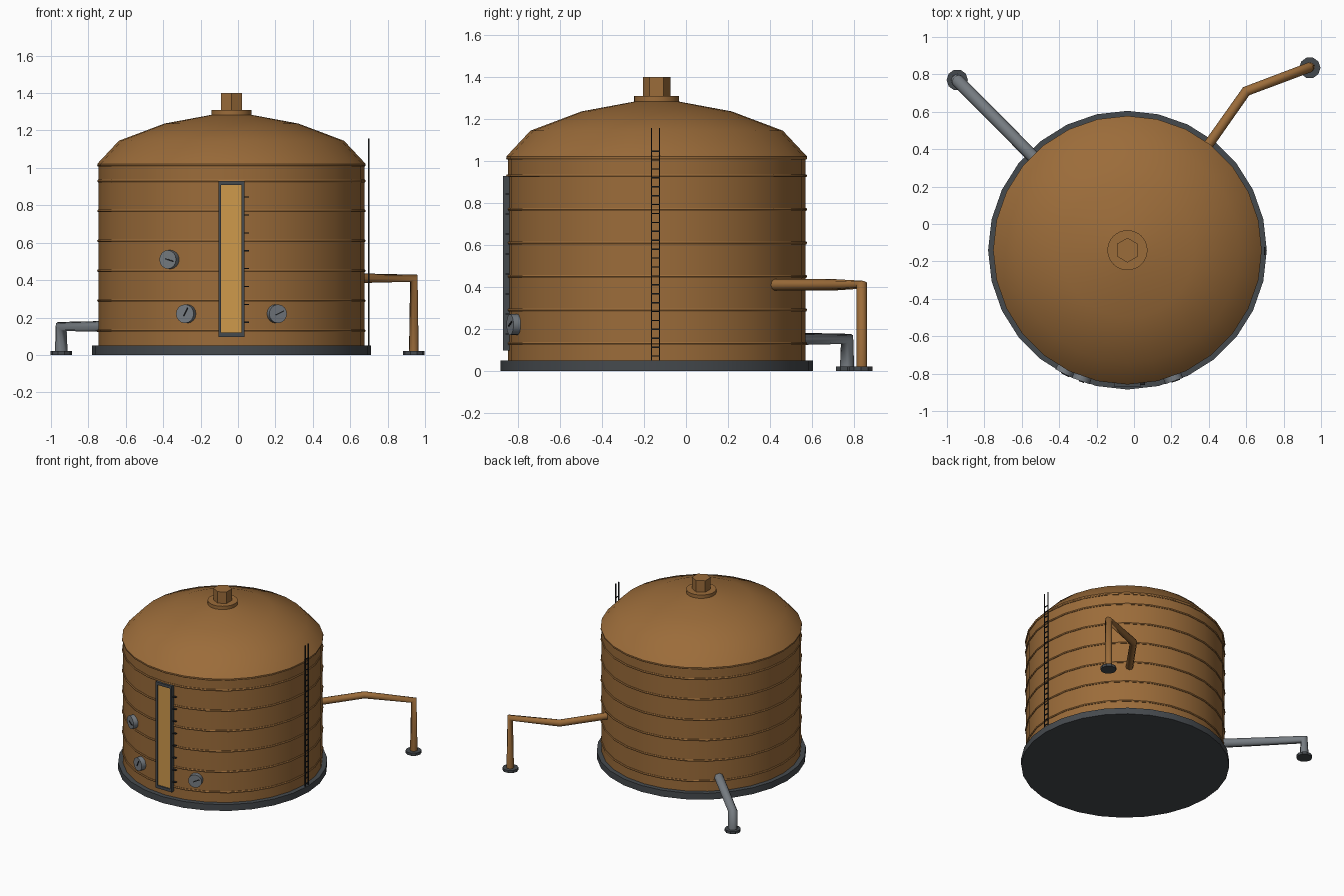
import bpy
import bmesh
import math
from mathutils import Vector, Matrix

old = bpy.data.objects.get("Cube")
if old:
    bpy.data.objects.remove(old, do_unlink=True)

CENTRE = Vector((-0.035, -0.14, 0))
SIDES = 28
BODY_R = 0.71


def material(name, rgb):
    m = bpy.data.materials.new(name)
    m.use_nodes = True
    m.diffuse_color = (*rgb, 1)
    m.node_tree.nodes["Principled BSDF"].inputs["Base Color"].default_value = (*rgb, 1)
    return m


BROWN = material("rust_brown", (0.33, 0.15, 0.042))
DARK = material("dark_steel", (0.06, 0.068, 0.076))
GREY = material("grey_steel", (0.18, 0.2, 0.22))
YELLOW = material("amber_gauge", (0.62, 0.32, 0.07))
BLACK = material("black_metal", (0.015, 0.016, 0.018))


def finish(name, bm, mat, smooth=True):
    bmesh.ops.recalc_face_normals(bm, faces=bm.faces)
    mesh = bpy.data.meshes.new(name)
    bm.to_mesh(mesh)
    bm.free()
    mesh.materials.append(mat)
    ob = bpy.data.objects.new(name, mesh)
    bpy.context.collection.objects.link(ob)
    if smooth:
        bpy.ops.object.select_all(action="DESELECT")
        ob.select_set(True)
        bpy.context.view_layer.objects.active = ob
        bpy.ops.object.shade_smooth_by_angle(angle=math.radians(32))
    return ob


def lathe(name, profile, mat, sides=SIDES, centre=CENTRE, turn=0.0, closed=False):
    """Spin (radius, z) points around a vertical axis."""
    bm = bmesh.new()
    pts = list(profile) + ([profile[0]] if closed else [])
    start = Matrix.Rotation(turn, 3, "Z")
    verts = [bm.verts.new(start @ Vector((r, 0, z))) for r, z in pts]
    edges = [bm.edges.new(pair) for pair in zip(verts, verts[1:])]
    bmesh.ops.spin(bm, geom=verts + edges, cent=(0, 0, 0), axis=(0, 0, 1),
                   angle=math.tau, steps=sides)
    bmesh.ops.remove_doubles(bm, verts=bm.verts, dist=0.0002)
    bmesh.ops.translate(bm, verts=bm.verts, vec=centre)
    return finish(name, bm, mat)


def drum(name, r, z0, z1, mat, **kw):
    return lathe(name, [(0, z0), (r, z0), (r, z1), (0, z1)], mat, **kw)


def boxes(name, items, mat):
    """Join boxes given as (low corner, high corner)."""
    bm = bmesh.new()
    for lo, hi in items:
        lo, hi = Vector(lo), Vector(hi)
        m = Matrix.Translation((lo + hi) / 2) @ Matrix.Diagonal((*(hi - lo), 1))
        bmesh.ops.create_cube(bm, size=1, matrix=m)
    return finish(name, bm, mat, smooth=False)


def pipe(name, points, radius, mat):
    cu = bpy.data.curves.new(name, "CURVE")
    cu.dimensions = "3D"
    cu.bevel_depth = radius
    cu.bevel_resolution = 2
    cu.use_fill_caps = True
    sp = cu.splines.new("POLY")
    sp.points.add(len(points) - 1)
    for p, co in zip(sp.points, points):
        p.co = (*co, 1)
    cu.materials.append(mat)
    ob = bpy.data.objects.new(name, cu)
    bpy.context.collection.objects.link(ob)
    bpy.ops.object.select_all(action="DESELECT")
    ob.select_set(True)
    bpy.context.view_layer.objects.active = ob
    bpy.ops.object.convert(target="MESH")


# Base, shell and domed roof
drum("base_slab", 0.745, 0, 0.05, DARK)
lathe("tank_shell", [(BODY_R, 0.04), (BODY_R, 1.015)], BROWN)
lathe("domed_roof", [(0, 1.012), (0.717, 1.012), (0.717, 1.022), (0.602, 1.145),
                     (0.358, 1.237), (0.1, 1.285), (0, 1.29)], BROWN)

# Hoops around the shell
for i in range(7):
    z = 0.13 + 0.16 * i if i < 6 else 1.014
    ring = [(BODY_R + 0.008 * math.cos(a), z + 0.008 * math.sin(a))
            for a in (math.tau * k / 6 for k in range(6))]
    lathe(f"hoop_{i + 1}", ring, BROWN, closed=True)

# Roof vent
drum("vent_flange", 0.107, 1.27, 1.31, BROWN, sides=32)
drum("vent_cap", 0.066, 1.3, 1.4, BROWN, sides=6, turn=math.pi / 2)

# Level indicator on the front
X0, X1, Z0, Z1 = -0.105, 0.035, 0.097, 0.93
YF, YB, W = -0.872, -0.842, 0.015
boxes("indicator_frame", [
    ((X0, YF, Z0), (X0 + W, YB, Z1)), ((X1 - W, YF, Z0), (X1, YB, Z1)),
    ((X0 + W, YF, Z0), (X1 - W, YB, Z0 + 0.022)),
    ((X0 + W, YF, Z1 - 0.022), (X1 - W, YB, Z1))], DARK)
boxes("indicator_panel", [((X0 + W, -0.862, Z0 + 0.02), (X1 - W, YB, Z1 - 0.02))], YELLOW)
boxes("indicator_marks", [((X1, -0.862, 0.172 + 0.0955 * i), (0.06, -0.845, 0.178 + 0.0955 * i))
                          for i in range(8)], BLACK)

# Round dials facing outward, each with a needle
for i, (x, z, tilt) in enumerate([(-0.37, 0.51, -17), (-0.28, 0.22, 62), (0.21, 0.22, 25)]):
    dx = x - CENTRE.x
    out = Vector((dx, -math.sqrt(0.73 ** 2 - dx ** 2), 0)).normalized()
    rot = out.to_track_quat("Z", "Y").to_matrix().to_4x4()
    place = Matrix.Translation(CENTRE + out * 0.72 + Vector((0, 0, z))) @ rot
    bm = bmesh.new()
    bmesh.ops.create_cone(bm, cap_ends=True, segments=16, radius1=0.05, radius2=0.05,
                          depth=0.045, matrix=place)
    finish(f"dial_{i + 1}", bm, GREY)
    bm = bmesh.new()
    needle = (place @ Matrix.Rotation(math.radians(tilt), 4, "Z")
              @ Matrix.Translation((0.01, 0, 0.024)) @ Matrix.Diagonal((0.05, 0.006, 0.006, 1)))
    bmesh.ops.create_cube(bm, size=1, matrix=needle)
    finish(f"dial_needle_{i + 1}", bm, BLACK, smooth=False)

# Ladder on the right-hand side of the tank
T = 0.003
LX, LY = 0.699, (-0.164, -0.126)
boxes("ladder_rails", [((LX - T, y - T, 0.045), (LX + T, y + T, 1.158)) for y in LY], BLACK)
boxes("ladder_rungs", [((LX - T, LY[0], z - T), (LX + T, LY[1], z + T))
                       for z in (0.07 + 0.0425 * i for i in range(24))], BLACK)

# Outlet pipes with floor flanges
pipe("brown_pipe", [(0.36, 0.37, 0.41), (0.6, 0.71, 0.41), (0.94, 0.838, 0.41),
                    (0.94, 0.838, 0.01)], 0.027, BROWN)
pipe("grey_pipe", [(-0.5, 0.32, 0.152), (-0.945, 0.768, 0.152), (-0.945, 0.768, 0.01)],
     0.034, GREY)
drum("brown_pipe_foot", 0.057, 0, 0.02, DARK, sides=10, centre=Vector((0.94, 0.835, 0)))
drum("grey_pipe_foot", 0.057, 0, 0.02, DARK, sides=10, centre=Vector((-0.945, 0.77, 0)))
